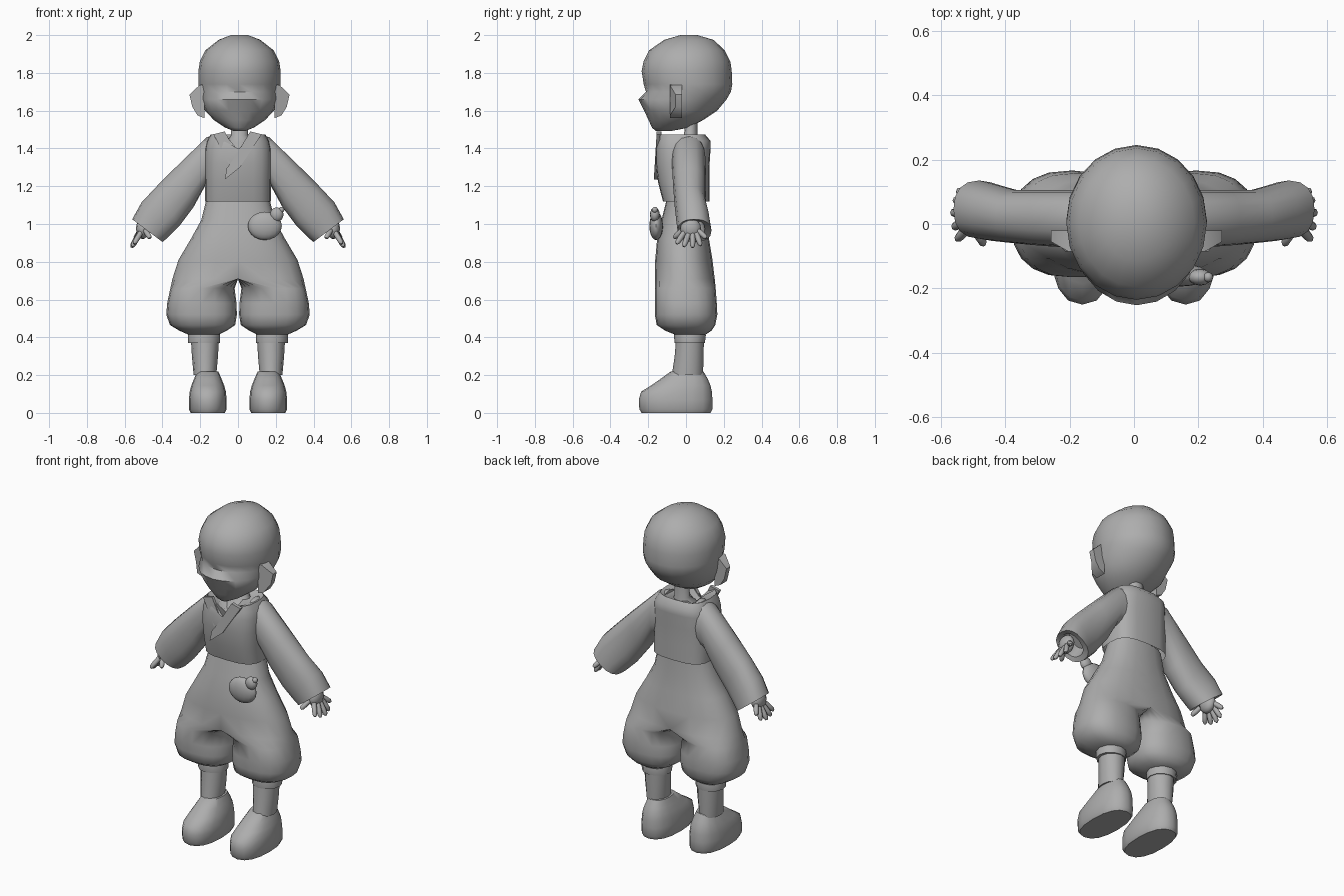
import bpy, bmesh, math
from mathutils import Vector as V

if "Cube" in bpy.data.objects:
    bpy.data.objects.remove(bpy.data.objects["Cube"])

grey = bpy.data.materials.new("plain_grey")
grey.diffuse_color = (0.42, 0.42, 0.42, 1)
grey.use_nodes = True
grey.node_tree.nodes["Principled BSDF"].inputs["Base Color"].default_value = grey.diffuse_color


def finish(name, bm, mirror=False, angle=50):
    bmesh.ops.recalc_face_normals(bm, faces=bm.faces[:])
    me = bpy.data.meshes.new(name)
    bm.to_mesh(me)
    bm.free()
    me.materials.append(grey)
    ob = bpy.data.objects.new(name, me)
    bpy.context.collection.objects.link(ob)
    bpy.ops.object.select_all(action='DESELECT')
    ob.select_set(True)
    bpy.context.view_layer.objects.active = ob
    bpy.ops.object.shade_smooth_by_angle(angle=math.radians(angle))
    if mirror:
        m = ob.modifiers.new("mirror", 'MIRROR')
        m.merge_threshold = 0.0005
    return ob


def ring(c, u, v, n=16, p=1.0):
    """Superellipse ring around c with half axes u and v."""
    f = lambda t: 0 if abs(t) < 1e-6 else math.copysign(abs(t) ** p, t)
    c, u, v = V(c), V(u), V(v)
    return [c + u * f(math.cos(2 * math.pi * i / n)) + v * f(math.sin(2 * math.pi * i / n))
            for i in range(n)]


def flat(z, x0, x1, y0, y1, n=16, p=1.0):
    """Level ring given by its extents."""
    return ring(((x0 + x1) / 2, (y0 + y1) / 2, z), ((x1 - x0) / 2, 0, 0),
                (0, (y1 - y0) / 2, 0), n, p)


def loft(rings, start=True, end=True, bm=None):
    bm = bm or bmesh.new()
    rows = [[bm.verts.new(q) for q in r] for r in rings]
    n = len(rows[0])
    for a, b in zip(rows, rows[1:]):
        for i in range(n):
            j = (i + 1) % n
            bm.faces.new((a[i], a[j], b[j], b[i]))
    if start:
        bm.faces.new(rows[0])
    if end:
        bm.faces.new(rows[-1])
    return bm


def plate(pts, y0, y1, taper=0.0):
    """Outline in x,z pushed from y0 to y1; taper leans y with height."""
    bm = bmesh.new()
    top = max(z for x, z in pts)
    a, b = [[bm.verts.new((x, y + taper * (top - z), z)) for x, z in pts] for y in (y0, y1)]
    bm.faces.new(a)
    bm.faces.new(b)
    for i in range(len(pts)):
        j = (i + 1) % len(pts)
        bm.faces.new((a[i], a[j], b[j], b[i]))
    return bm


def ball(bm, c, r, seg=16, rings=10):
    vs = bmesh.ops.create_uvsphere(bm, u_segments=seg, v_segments=rings, radius=1)['verts']
    for v in vs:
        v.co = V(c) + V((v.co.x * r[0], v.co.y * r[1], v.co.z * r[2]))


# head: round skull, eye hollow, protruding cheeks, tapering chin
HX = 0.008
head = [(2.0, .045, -.03, .06), (1.975, .11, -.115, .145), (1.92, .18, -.195, .205),
        (1.86, .21, -.225, .235), (1.81, .218, -.235, .242), (1.74, .218, -.224, .245),
        (1.70, .212, -.212, .238), (1.66, .202, -.252, .215), (1.60, .183, -.222, .165),
        (1.55, .135, -.198, .09), (1.51, .075, -.18, .015), (1.492, .03, -.16, -.08)]
finish("head", loft([flat(z, HX - r, HX + r, a, b, 20) for z, r, a, b in head]), angle=60)

# ears
for side, s in (("left", 1), ("right", -1)):
    pts = [(.185, 1.74), (.212, 1.735), (.265, 1.685), (.25, 1.62), (.222, 1.575), (.185, 1.56)]
    bm = plate([(HX + s * x, z) for x, z in pts], -.085, -.02, 0)
    for v in bm.verts:                       # ears sweep back as they flare out
        if abs(v.co.x - HX) > .23:
            v.co.y += .03 if v.co.y < -.05 else 0
    finish(side + "_ear", bm, angle=40)

# neck and upper chest
neck = [(1.58, .045, -.005, .06), (1.47, .045, -.01, .06), (1.43, .07, -.06, .07),
        (1.36, .10, -.12, .08)]
finish("neck", loft([flat(z, HX - r, HX + r, a, b, 12) for z, r, a, b in neck]))

# jacket body, open at the hem, notched at the throat
jacket = [(1.12, .175, -.122, .125), (1.22, .175, -.148, .125), (1.32, .178, -.16, .125),
          (1.40, .175, -.16, .13), (1.44, .165, -.155, .13), (1.475, .145, -.145, .10),
          (1.455, .10, -.10, .075)]
rings = [flat(z, -r, r, a, b, 20, .65) for z, r, a, b in jacket]
for r in rings[4:]:
    for q in r:
        if q.y < -.05 and abs(q.x) < .05:
            q.z = min(q.z, 1.39)
finish("jacket_body", loft(rings, False, True))

# crossed collar bands
finish("collar_over", plate([(.065, 1.49), (.125, 1.475), (.01, 1.30), (-.07, 1.235),
                             (-.06, 1.295), (-.02, 1.35)], -.155, -.135, -.06))
finish("collar_under", plate([(-.07, 1.49), (-.13, 1.475), (-.05, 1.32), (-.005, 1.365)],
                             -.148, -.13, -.06))

# sleeves: upper edge x,z, lower edge x,z, y extents
sleeve = [(.10, 1.475, .12, 1.22, -.07, .10), (.165, 1.46, .175, 1.20, -.075, .105),
          (.33, 1.30, .235, 1.09, -.068, .105), (.43, 1.20, .31, .99, -.06, .105),
          (.51, 1.115, .375, .925, -.052, .125), (.56, 1.025, .40, .905, -.045, .135),
          (.535, 1.02, .42, .93, -.025, .10), (.47, 1.07, .38, 1.0, -.015, .08)]
rings = []
for x0, z0, x1, z1, a, b in sleeve:
    rings.append(ring(((x0 + x1) / 2, (a + b) / 2, (z0 + z1) / 2),
                      ((x0 - x1) / 2, 0, (z0 - z1) / 2), (0, (b - a) / 2, 0), 16, .85))
finish("sleeves", loft(rings), True)

# hands: palm with fanned fingers and a thumb
bm = bmesh.new()
ball(bm, (.505, .025, .975), (.035, .055, .055), 12, 8)
fingers = [((.49, -.02, .965), (.465, -.065, .925)), ((.515, -.01, .955), (.55, -.05, .895)),
           ((.525, .012, .945), (.56, -.012, .88)), ((.525, .035, .945), (.565, .035, .875)),
           ((.525, .055, .95), (.555, .078, .885)), ((.515, .065, .965), (.545, .108, .925))]
for a, b in fingers:
    a, b = V(a), V(b)
    d = (b - a).normalized()
    u = d.cross(V((1, 0, 0))).normalized()
    w = d.cross(u)
    loft([ring(a + (b - a) * t, u * r, w * r, 8)
          for t, r in ((0, .014), (.5, .015), (.85, .013), (1, .006))], bm=bm)
finish("hands", bm, True)

# trousers: half hips flowing into one full leg, mirrored
N = 20
hips = [(1.14, .165, -.10, .10), (1.02, .195, -.13, .108), (.92, .25, -.153, .122),
        (.81, .315, -.163, .14), (.71, .347, -.165, .152)]
legs = [(.66, .018, .358, -.165, .157), (.58, .008, .375, -.165, .163),
        (.52, .006, .38, -.165, .166), (.465, .015, .36, -.155, .155),
        (.435, .06, .31, -.11, .135), (.415, .10, .265, -.06, .105)]
rings = []
for z, r, a, b in hips:
    rows = flat(z, -r, r, a, b, N, .85)
    rings.append([V((max(q.x, 0) if abs(q.x) > 1e-5 else 0, q.y, q.z)) for q in rows])
rings += [flat(z, x0, x1, a, b, N, .82) for z, x0, x1, a, b in legs]
bm = loft(rings, False, True)
inner = [f for f in bm.faces if all(abs(v.co.x) < 1e-4 for v in f.verts)]
bmesh.ops.delete(bm, geom=inner, context='FACES')
finish("trousers", bm, True, 60)

# leg cuffs and shins
finish("leg_cuffs", loft([flat(z, .18 - r, .18 + r, a, b, 12) for z, r, a, b in
                          [(.43, .08, -.06, .10), (.41, .086, -.064, .105),
                           (.37, .084, -.06, .10), (.37, .07, -.05, .09)]]), True)
finish("shins", loft([flat(z, .175 - r, .175 + r, a, b, 12) for z, r, a, b in
                      [(.40, .075, -.052, .095), (.30, .069, -.06, .093),
                       (.20, .06, -.075, .09)]]), True)

# boots: flat sole, long toe, narrow ankle
boot = [(0, .09, -.235, .13), (.02, .1, -.247, .14), (.07, .1, -.25, .14),
        (.112, .096, -.238, .137), (.145, .087, -.185, .13), (.18, .073, -.135, .115),
        (.22, .056, -.08, .092)]
finish("boots", loft([flat(z, .16 - r, .16 + r, a, b, 16, .85) for z, r, a, b in boot]), True)

# belt pouch with a knob and stopper
bm = bmesh.new()
ball(bm, (.142, -.158, .99), (.09, .036, .075))
ball(bm, (.205, -.165, 1.05), (.036, .026, .038), 12, 8)
ball(bm, (.23, -.165, 1.075), (.016, .016, .016), 8, 6)
finish("belt_pouch", bm)
